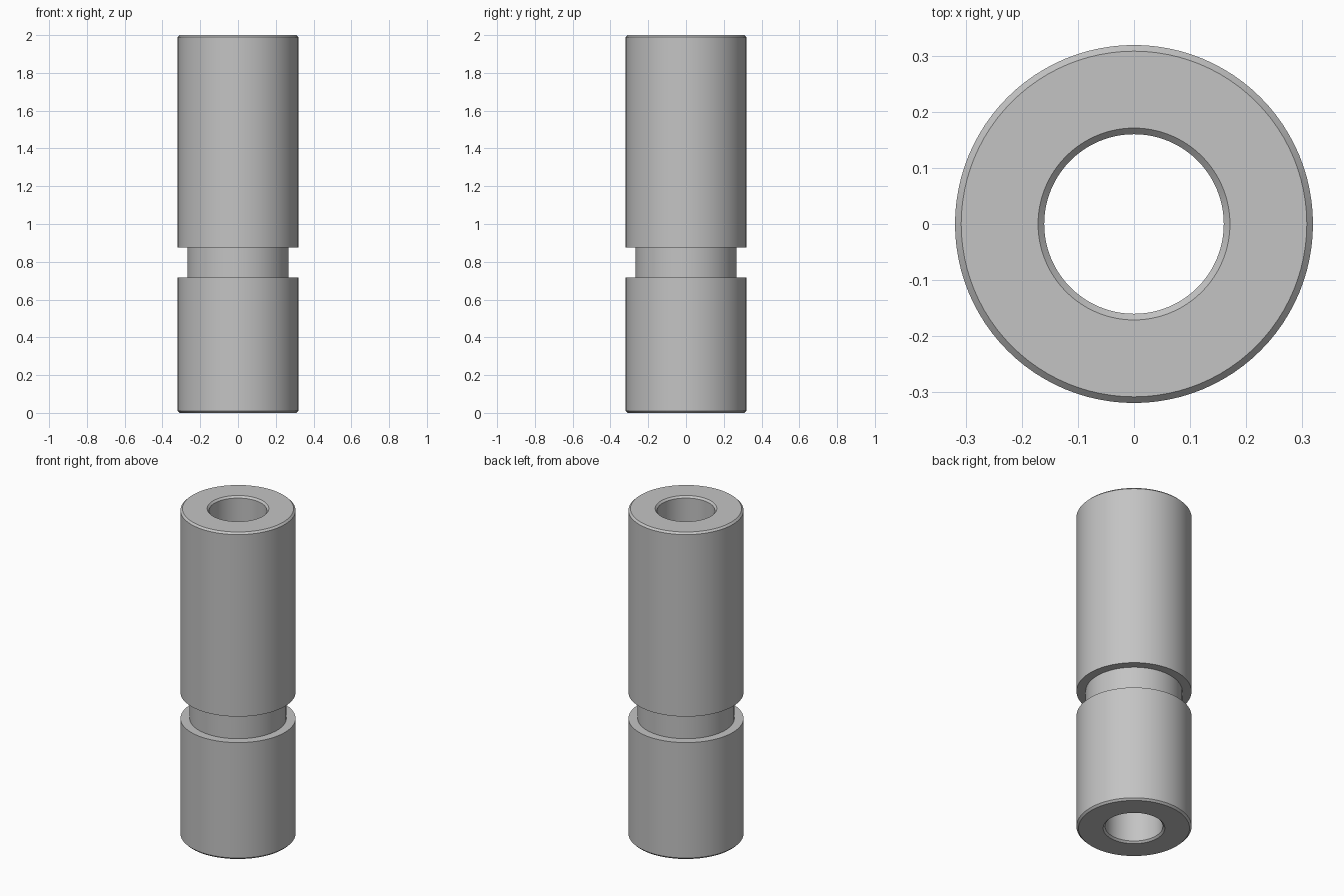
import bpy
import bmesh
import math

cube = bpy.data.objects.get("Cube")
if cube:
    bpy.data.objects.remove(cube, do_unlink=True)

# Plain grey metal
GREY = (0.55, 0.55, 0.55, 1.0)
metal = bpy.data.materials.new("grey_metal")
metal.use_nodes = True
metal.diffuse_color = GREY
metal.node_tree.nodes["Principled BSDF"].inputs["Base Color"].default_value = GREY

OUTER, GROOVE, BORE = 0.319, 0.268, 0.16
HEIGHT, GROOVE_LOW, GROOVE_HIGH, CHAMFER = 2.0, 0.717, 0.876, 0.011
SEGMENTS = 96

# Closed half section: outside wall with groove, then the chamfered bore
section = [
    (OUTER - CHAMFER, 0), (OUTER, CHAMFER),
    (OUTER, GROOVE_LOW), (GROOVE, GROOVE_LOW),
    (GROOVE, GROOVE_HIGH), (OUTER, GROOVE_HIGH),
    (OUTER, HEIGHT - CHAMFER), (OUTER - CHAMFER, HEIGHT),
    (BORE + CHAMFER, HEIGHT), (BORE, HEIGHT - CHAMFER),
    (BORE, CHAMFER), (BORE + CHAMFER, 0),
]

# Sweep the section round the vertical axis
bm = bmesh.new()
verts = [bm.verts.new((r, 0, z)) for r, z in section]
edges = [bm.edges.new((a, b)) for a, b in zip(verts, verts[1:] + verts[:1])]
bmesh.ops.spin(bm, geom=verts + edges, cent=(0, 0, 0), axis=(0, 0, 1),
               angle=math.tau, steps=SEGMENTS, use_merge=True)
bmesh.ops.remove_doubles(bm, verts=bm.verts[:], dist=1e-5)
bmesh.ops.recalc_face_normals(bm, faces=bm.faces[:])

mesh = bpy.data.meshes.new("grooved_sleeve")
bm.to_mesh(mesh)
bm.free()
mesh.materials.append(metal)
sleeve = bpy.data.objects.new("grooved_sleeve", mesh)
bpy.context.collection.objects.link(sleeve)

# Smooth walls with crisp chamfers and groove edges
bpy.ops.object.select_all(action="DESELECT")
sleeve.select_set(True)
bpy.context.view_layer.objects.active = sleeve
bpy.ops.object.shade_smooth_by_angle(angle=math.radians(30))
